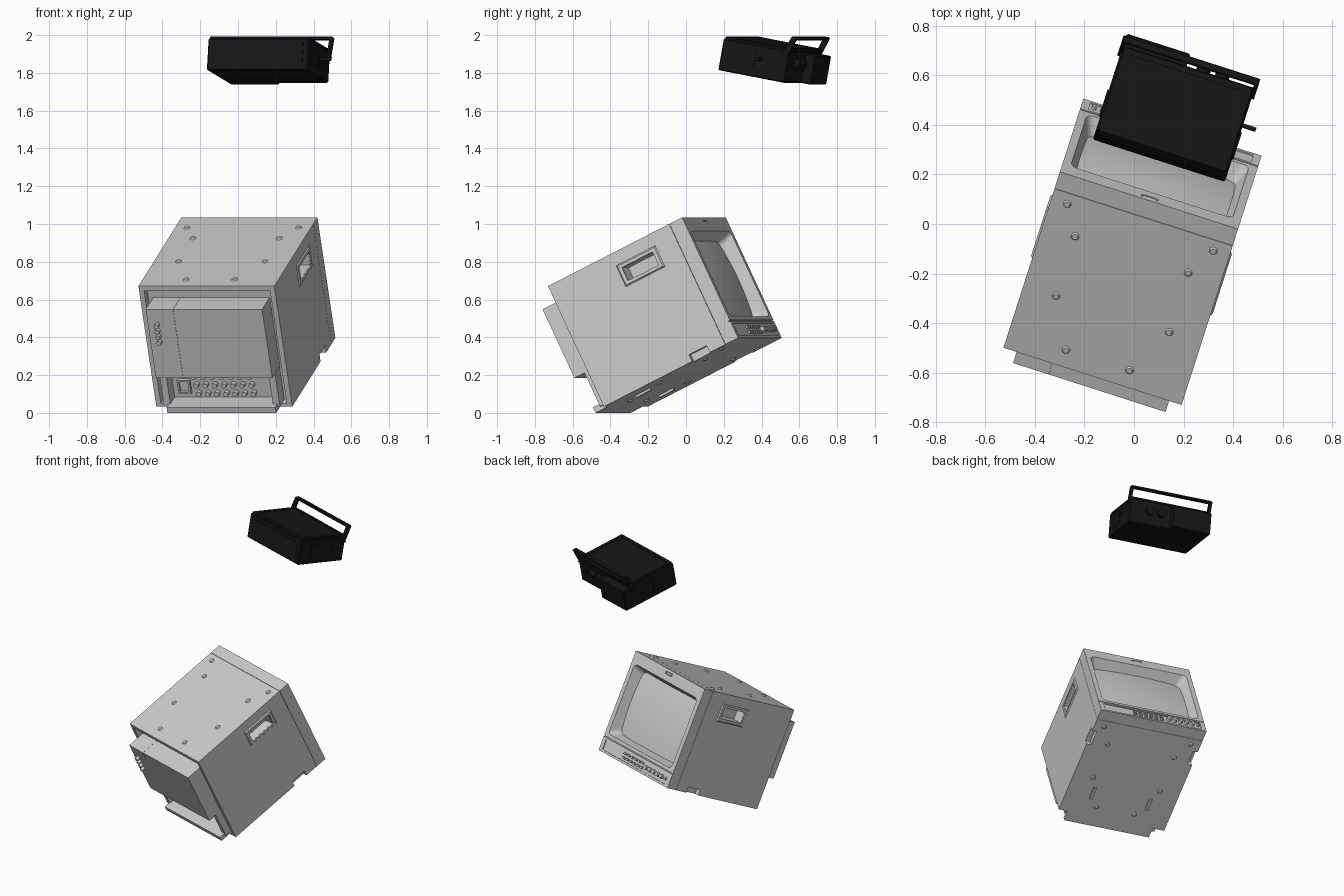
import bpy, bmesh, math
from mathutils import Matrix, Vector

if "Cube" in bpy.data.objects:
    bpy.data.objects.remove(bpy.data.objects["Cube"])

# local frames: tilted monitor (screen towards +y') and the small deck above it
YAW = Matrix.Rotation(math.radians(-17.8), 4, 'Z')
MON = Matrix.Translation((-.006, -.112, .534)) @ YAW @ Matrix.Rotation(math.radians(26), 4, 'X')
DECK = Matrix.Translation((.10, .255, 1.815)) @ YAW @ Matrix.Rotation(math.radians(-10.5), 4, 'X')
black = bpy.data.materials.new("black")
black.diffuse_color = (.008, .008, .008, 1)
black.use_nodes = True
black.node_tree.nodes["Principled BSDF"].inputs["Base Color"].default_value = black.diffuse_color


def finish(name, bm, frame):
    bmesh.ops.recalc_face_normals(bm, faces=bm.faces)
    me = bpy.data.meshes.new(name)
    bm.to_mesh(me)
    bm.free()
    ob = bpy.data.objects.new(name, me)
    bpy.context.collection.objects.link(ob)
    ob.matrix_world = frame
    if frame is DECK:
        me.materials.append(black)
    return ob


def box(name, frame, x, y, z, bevel=0):
    bm = bmesh.new()
    bmesh.ops.create_cube(bm, size=1)
    for v in bm.verts:
        v.co = [(a[0] + a[1]) / 2 + c * (a[1] - a[0]) for a, c in zip((x, y, z), v.co)]
    if bevel:
        bmesh.ops.bevel(bm, geom=bm.edges[:], offset=bevel, segments=1, affect='EDGES')
    return finish(name, bm, frame)


def pegs(name, frame, points, r, h, axis, r2=None, sides=14):
    """Round pegs centred on points, pointing along axis."""
    bm = bmesh.new()
    rot = Vector((0, 0, 1)).rotation_difference(Vector(axis)).to_matrix().to_4x4()
    for p in points:
        bmesh.ops.create_cone(bm, cap_ends=True, segments=sides, radius1=r, radius2=r2 or r,
                              depth=h, matrix=Matrix.Translation(p) @ rot)
    ob = finish(name, bm, frame)
    smooth(ob)
    return ob


def smooth(ob):
    bpy.ops.object.select_all(action='DESELECT')
    ob.select_set(True)
    bpy.context.view_layer.objects.active = ob
    bpy.ops.object.shade_smooth_by_angle(angle=math.radians(35))


def funnel(name, frame, front, back, corner=0, axis=1):
    """Tapered block between two rectangles (a0, a1, b0, b1, position on axis)."""
    bm = bmesh.new()
    for a0, a1, b0, b1, p in (front, back):
        for a in (a0, a1):
            for b in (b0, b1):
                bm.verts.new((a, p, b) if axis == 1 else (p, a, b))
    bmesh.ops.convex_hull(bm, input=bm.verts[:])
    bmesh.ops.dissolve_limit(bm, angle_limit=.02, verts=bm.verts[:], edges=bm.edges[:])
    if corner:
        es = [e for e in bm.edges
              if abs(e.verts[0].co[axis] - e.verts[1].co[axis]) > .02]
        bmesh.ops.bevel(bm, geom=es, offset=corner, segments=4, profile=.5, affect='EDGES')
    return finish(name, bm, frame)


def cut(ob, *cutters):
    for c in cutters:
        c.hide_render = True
        m = ob.modifiers.new("cut", 'BOOLEAN')
        m.operation, m.object, m.solver = 'DIFFERENCE', c, 'EXACT'
        bpy.context.view_layer.objects.active = ob
        bpy.ops.object.modifier_apply(modifier=m.name)
        bpy.data.objects.remove(c)


# monitor shell with rear recess, side grips and lower notches
shell = box("shell", MON, (-.378, .378), (-.415, .335), (-.355, .355))
cut(shell, box("c", MON, (-.35, .35), (-.43, -.365), (-.335, .325)))
for s in (-1, 1):
    cut(shell,
        funnel("c", MON, (-.001, .189, .185, .263, s * .39), (.012, .176, .19, .255, s * .315), axis=0),
        box("c", MON, sorted((s * .345, s * .39)), (.13, .24), (-.37, -.315)))
    # raised frame round each grip
    frame = funnel("grip_frame", MON, (-.029, .217, .16, .288, s * .376), (-.02, .208, .169, .279, s * .385), axis=0)
    cut(frame, box("c", MON, sorted((s * .36, s * .40)), (-.001, .189), (.185, .263)))

# front bezel and curved screen
bezel = box("bezel", MON, (-.378, .378), (.337, .415), (-.355, .355))
cut(bezel,
    funnel("c", MON, (-.348, .348, -.231, .279, .425), (-.305, .305, -.193, .238, .32), corner=.03),
    box("c", MON, (-.39, .39), (.407, .43), (-.256, -.249)),
    box("c", MON, (-.345, .345), (.409, .43), (-.34, -.268)),
    box("c", MON, (-.035, .035), (.405, .43), (.318, .336)))
box("tally_lamp", MON, (-.028, .028), (.40, .413), (.321, .333))

bm = bmesh.new()
bmesh.ops.create_grid(bm, x_segments=20, y_segments=16, size=1)
for v in bm.verts:
    a, b = v.co.x, v.co.y
    v.co = (a * .318, .337 + .03 * (1 - (a * a + b * b) / 2), .022 + b * .225)
smooth(finish("screen", bm, MON))

# control strip: small buttons, knobs and power button
for i in range(6):
    for z in (-.289, -.319):
        x = .125 - i * .038
        box("small_button", MON, (x - .011, x + .011), (.405, .42), (z - .007, z + .007))
pegs("control_knobs", MON, [(-.115 - i * .042, .417, -.304) for i in range(5)], .015, .025, (0, 1, 0))
pegs("power_button", MON, [(-.326, .414, -.304)], .01, .02, (0, 1, 0))

# screws on top and underside
spots = [(s * x, y) for x, y in ((.31, .288), (.24, .16), (.24, -.12), (.135, -.338)) for s in (-1, 1)]
pegs("top_screws", MON, [(x, y, .358) for x, y in spots], .018, .01, (0, 0, 1), .012)
pegs("bottom_screws", MON, [(x, y, -.358) for x, y in spots], .018, .01, (0, 0, -1), .012)
for s in (-1, 1):
    box("underside_rib", MON, (s * .2 - .01, s * .2 + .01), (-.28, -.19), (-.367, -.35))

# rear housing, split in two modules, with a connector bay below
box("rear_module_side", MON, (-.322, -.171), (-.511, -.36), (-.14, .265))
box("rear_module_main", MON, (-.17, .325), (-.511, -.36), (-.14, .265))
pegs("rear_knobs", MON, [(-.27, -.522, .174 - i * .033) for i in range(4)], .013, .028, (0, -1, 0))
for s in (-1, 1):
    box("bay_wall", MON, sorted((s * .285, s * .322)), (-.45, -.36), (-.336, -.139))
box("bottom_lip", MON, (-.295, .31), (-.49, -.36), (-.355, -.322))
pegs("connectors", MON, [(-.155 + i * .051 + k * .006, -.378, -.195 - k * .05) for i in range(7) for k in range(3)],
     .014, .03, (0, -1, 0))
inlet = box("power_inlet", MON, (-.255, -.185), (-.385, -.36), (-.295, -.215))
cut(inlet, box("c", MON, (-.245, -.195), (-.40, -.37), (-.285, -.225)))

# small black deck: body, rear block, lid
box("deck_body", DECK, (-.28, .28), (0, .375), (0, .17), .006)
box("deck_rear_block", DECK, (-.28, -.01), (.36, .43), (0, .155), .006)
lid = box("deck_lid", DECK, (-.275, .275), (.006, .372), (.165, .183), .005)
cut(lid, box("c", DECK, (-.245, .245), (.035, .345), (.179, .2)))
# side panels and front panel
for s in (-1, 1):
    box("deck_side_panel", DECK, sorted((s * .275, s * .285)), (.09, .19), (.045, .135))
box("deck_front_panel", DECK, (-.25, .25), (-.005, .01), (.03, .145))
# dials on the rear face and a pin on the side
pegs("deck_dials", DECK, [(.06, .385, .10), (.14, .385, .10)], .03, .03, (0, 1, 0))
pegs("deck_side_pin", DECK, [(.305, .225, .10)], .009, .06, (1, 0, 0))
# carrying handle: bar and two arms
box("deck_handle_bar", DECK, (-.288, .288), (.372, .402), (.232, .25), .004)
for s in (-1, 1):
    funnel("deck_handle_arm", DECK, (.345, .375, .135, .14, s * .279), (.345, .375, .135, .14, s * .29), axis=0)
    bm = bmesh.new()
    for x in (s * .272, s * .29):
        for y, z in ((.335, .13), (.365, .13), (.372, .245), (.402, .245)):
            bm.verts.new((x, y, z))
    bmesh.ops.convex_hull(bm, input=bm.verts[:])
    finish("deck_handle_arm", bm, DECK)
